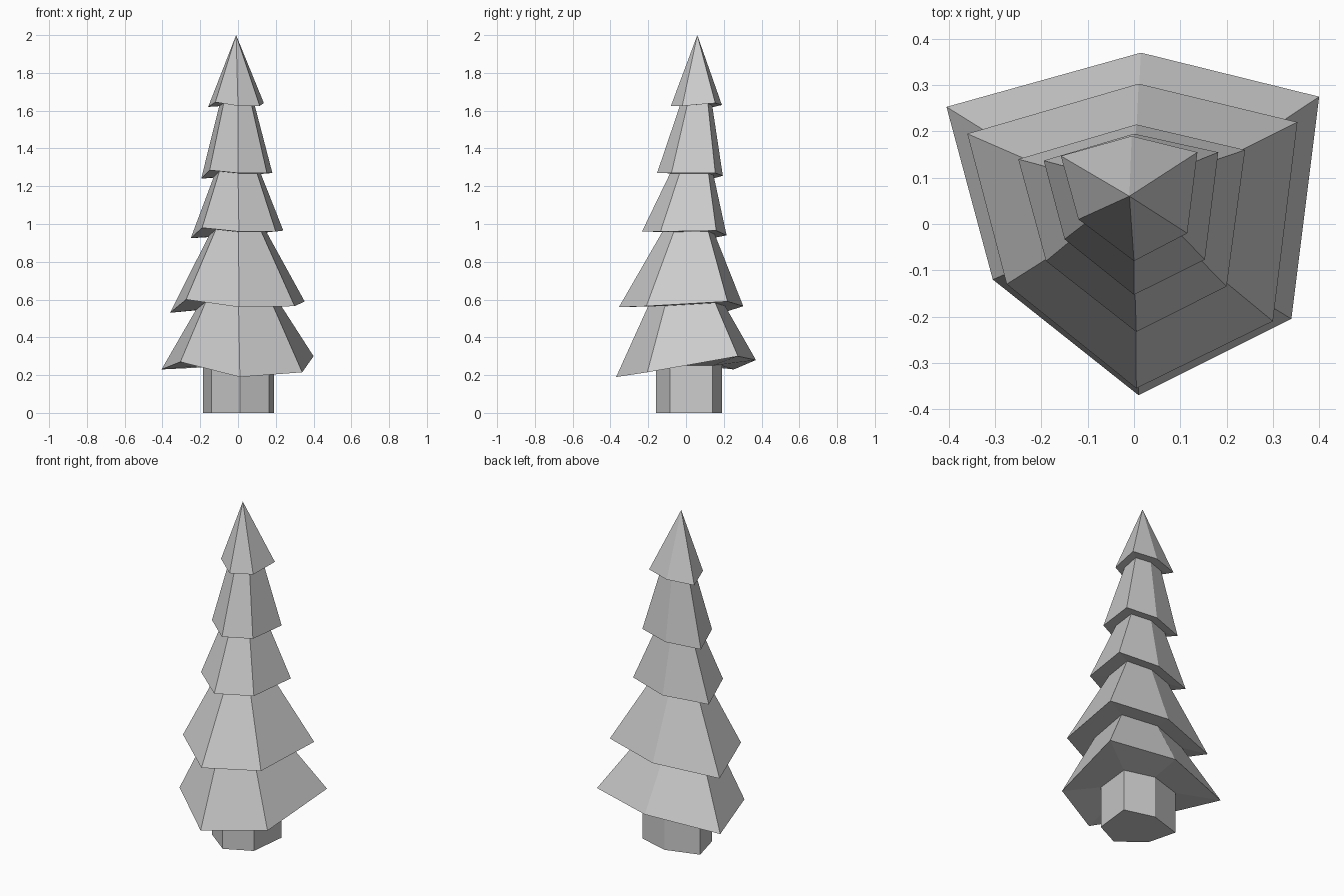
import bpy, bmesh
from mathutils import Vector

if "Cube" in bpy.data.objects:
    bpy.data.objects.remove(bpy.data.objects["Cube"])

# Skirt rims, lowest first: front, front right, back right, back, back left, front left
RIMS = [
    [(.01, -.37, .19), (.34, -.205, .215), (.40, .275, .30),
     (.015, .37, .28), (-.405, .253, .23), (-.305, -.12, .27)],
    [(.005, -.355, .56), (.30, -.21, .565), (.353, .22, .59),
     (.01, .303, .565), (-.36, .195, .53), (-.275, -.13, .60)],
    [(.005, -.233, .96), (.20, -.135, .96), (.24, .16, .965),
     (.005, .215, .94), (-.25, .14, .925), (-.19, -.08, .98)],
    [(0, -.153, 1.27), (.153, -.077, 1.27), (.182, .155, 1.27),
     (0, .195, 1.255), (-.195, .137, 1.24), (-.15, -.033, 1.285)],
    [(0, -.08, 1.625), (.115, -.02, 1.625), (.137, .155, 1.64),
     (-.005, .19, 1.63), (-.158, .147, 1.62), (-.12, .01, 1.645)],
]
TRUNK = [(.01, -.16), (.165, -.085), (.19, .14), (.01, .19), (-.185, .13), (-.14, -.045)]
APEX = (-.01, .06, 2.0)
NECK = [0, .62, .62, .66, .63]   # neck size as a share of the rim above it


def neck(rim, s):
    mid = Vector((0, .05, sum(p[2] for p in rim) / len(rim)))
    return [mid.lerp(Vector(p), s) for p in rim]


def loft(name, rings, tip=None, cap_bottom=False):
    bm = bmesh.new()
    loops = [[bm.verts.new(p) for p in ring] for ring in rings]
    n = len(loops[0])
    for a, b in zip(loops, loops[1:]):
        for i in range(n):
            j = (i + 1) % n
            bm.faces.new((a[i], a[j], b[j], b[i]))
    if cap_bottom:
        bm.faces.new(loops[0][::-1])
    if tip:
        t = bm.verts.new(tip)
        for i in range(n):
            bm.faces.new((loops[-1][i], loops[-1][(i + 1) % n], t))
    mesh = bpy.data.meshes.new(name)
    bm.to_mesh(mesh)
    bm.free()
    obj = bpy.data.objects.new(name, mesh)
    bpy.context.collection.objects.link(obj)


# Six-sided trunk
trunk_top = [(x, y, .25) for x, y in TRUNK]
loft("trunk", [[(x, y, 0) for x, y in TRUNK], trunk_top], cap_bottom=True)

# Foliage: one skin running out to each rim and back in to each neck
rings = [trunk_top, RIMS[0]]
for rim, s in zip(RIMS[1:], NECK[1:]):
    rings += [neck(rim, s), rim]
loft("foliage", rings, tip=APEX)
